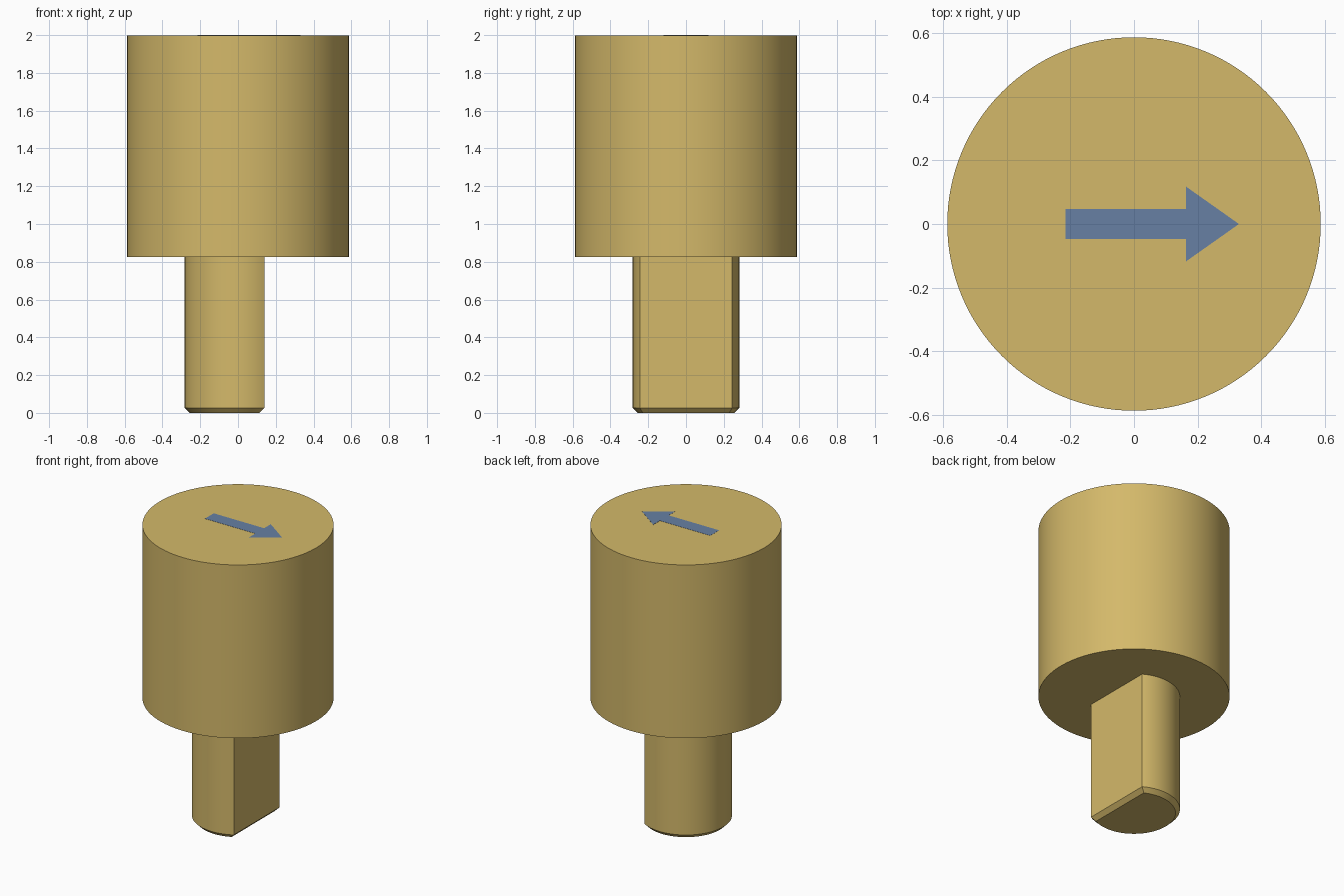
import bpy
import bmesh
from math import acos, cos, sin, pi, radians

old = bpy.data.objects.get("Cube")
if old:
    bpy.data.objects.remove(old, do_unlink=True)


def make_material(name, rgb):
    mat = bpy.data.materials.new(name)
    mat.use_nodes = True
    mat.diffuse_color = (*rgb, 1)
    mat.node_tree.nodes["Principled BSDF"].inputs["Base Color"].default_value = (*rgb, 1)
    return mat


def loft(name, sections, mat):
    """Join matching outlines, given as (points, height) from bottom to top, and cap both ends."""
    bm = bmesh.new()
    rings = [[bm.verts.new((x, y, z)) for x, y in pts] for pts, z in sections]
    for low, high in zip(rings, rings[1:]):
        for i in range(len(low)):
            j = (i + 1) % len(low)
            bm.faces.new((low[i], low[j], high[j], high[i]))
    bm.faces.new(rings[0][::-1])
    bm.faces.new(rings[-1])
    bmesh.ops.recalc_face_normals(bm, faces=bm.faces)
    mesh = bpy.data.meshes.new(name)
    bm.to_mesh(mesh)
    bm.free()
    mesh.materials.append(mat)
    obj = bpy.data.objects.new(name, mesh)
    bpy.context.collection.objects.link(obj)
    return obj


def shade(obj):
    bpy.ops.object.select_all(action="DESELECT")
    obj.select_set(True)
    bpy.context.view_layer.objects.active = obj
    bpy.ops.object.shade_smooth_by_angle(angle=radians(25))


def circle(radius, count=128):
    return [(radius * cos(2 * pi * i / count), radius * sin(2 * pi * i / count))
            for i in range(count)]


def d_outline(radius, flat, count=72):
    """Circle cut off by a straight side at x = flat."""
    start = acos(flat / radius)
    angles = [start + (2 * pi - 2 * start) * i / count for i in range(count + 1)]
    return [(radius * cos(a), radius * sin(a)) for a in angles]


brass = make_material("brass_tan", (0.658, 0.485, 0.144))
blue = make_material("arrow_blue", (0.136, 0.216, 0.371))

TOP, SHOULDER, PLATE = 2.0, 0.825, 0.001
SHAFT_R, FLAT, CHAMFER = 0.282, 0.14, 0.027

# Round knob head
knob_head = loft("knob_head", [(circle(0.587), SHOULDER), (circle(0.587), TOP - PLATE)], brass)
shade(knob_head)

# D-shaped shaft with a chamfered lower end
body = d_outline(SHAFT_R, FLAT)
shaft = loft("d_shaft", [
    (d_outline(SHAFT_R - CHAMFER, FLAT - CHAMFER), 0),
    (body, CHAMFER),
    (body, SHOULDER),
], brass)
shade(shaft)

# Arrow marking on the top, mirrored about its axis
half = [(-0.215, -0.047), (0.163, -0.047), (0.163, -0.118)]
arrow = half + [(0.33, 0)] + [(x, -y) for x, y in reversed(half)]
loft("direction_arrow", [(arrow, TOP - PLATE), (arrow, TOP)], blue)
